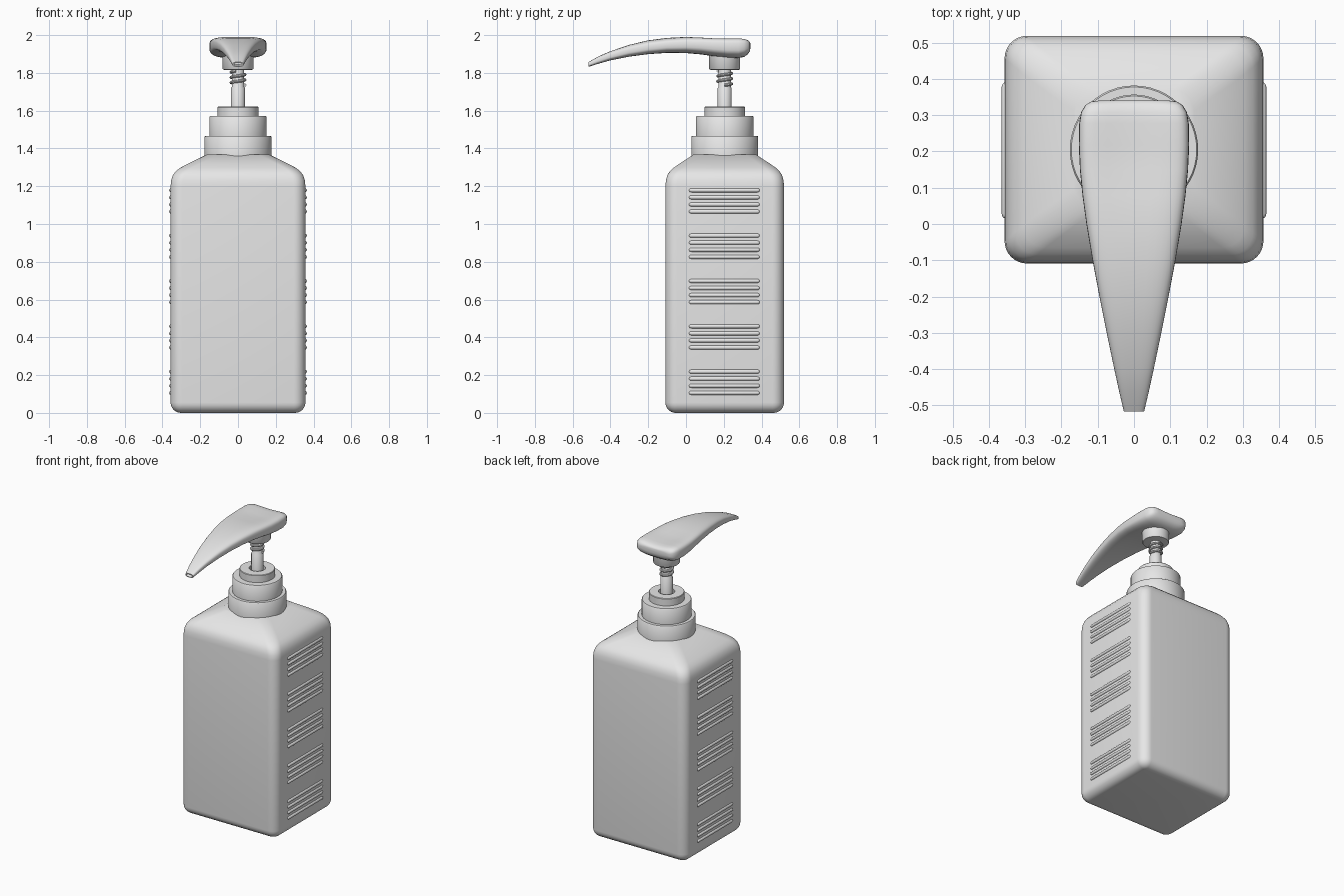
import bpy, math
from mathutils import Vector

if "Cube" in bpy.data.objects:
    bpy.data.objects.remove(bpy.data.objects["Cube"])

CY = 0.207  # y of the bottle axis

mat = bpy.data.materials.new("light_grey")
mat.diffuse_color = (0.8, 0.8, 0.8, 1)
mat.use_nodes = True
mat.node_tree.nodes["Principled BSDF"].inputs["Base Color"].default_value = mat.diffuse_color


def loft(name, rings, cap=True, angle=40):
    """Skin a list of closed rings that have equal point counts."""
    n = len(rings[0])
    verts = [p for r in rings for p in r]
    faces = []
    for i in range(len(rings) - 1):
        for j in range(n):
            k = (j + 1) % n
            faces.append((i * n + j, i * n + k, (i + 1) * n + k, (i + 1) * n + j))
    if cap:
        faces.append(tuple(range(n))[::-1])
        faces.append(tuple(range((len(rings) - 1) * n, len(rings) * n)))
    me = bpy.data.meshes.new(name)
    me.from_pydata(verts, [], faces)
    me.materials.append(mat)
    ob = bpy.data.objects.new(name, me)
    bpy.context.collection.objects.link(ob)
    bpy.ops.object.select_all(action='DESELECT')
    ob.select_set(True)
    bpy.context.view_layer.objects.active = ob
    bpy.ops.object.mode_set(mode='EDIT')
    bpy.ops.mesh.select_all(action='SELECT')
    bpy.ops.mesh.normals_make_consistent(inside=False)
    bpy.ops.object.mode_set(mode='OBJECT')
    bpy.ops.object.shade_smooth_by_angle(angle=math.radians(angle))
    return ob


def lathe(name, profile, n=48):
    """Turn an (r, z) profile around the bottle axis."""
    return loft(name, [[(r * math.cos(2 * math.pi * i / n),
                         CY + r * math.sin(2 * math.pi * i / n), z)
                        for i in range(n)] for r, z in profile])


def rounded_rect(hx, hy, r, z, n=8):
    pts = []
    for q, (sx, sy) in enumerate([(1, 1), (-1, 1), (-1, -1), (1, -1)]):
        for i in range(n + 1):
            a = math.pi / 2 * (q + i / n)
            pts.append((sx * (hx - r) + r * math.cos(a),
                        CY + sy * (hy - r) + r * math.sin(a), z))
    return pts


# Bottle: rounded base, straight walls, rounded shoulder sloping to the neck
HX, HY, R, E = 0.357, 0.314, 0.062, 0.055
rings = []
for i in range(7):
    a = math.pi / 2 * i / 6
    d = E * (1 - math.sin(a))
    rings.append(rounded_rect(HX - d, HY - d, R - d, E * (1 - math.cos(a))))
for hx, hy, r, z in [(HX, HY, R, 1.2), (0.354, 0.311, R, 1.232), (0.344, 0.303, R, 1.26),
                     (0.328, 0.289, R, 1.281), (0.305, 0.270, R, 1.298),
                     (0.27, 0.243, R, 1.317), (0.165, 0.165, 0.06, 1.368)]:
    rings.append(rounded_rect(hx, hy, r, z))
loft("bottle", rings, angle=50)

# Grip ribs: five groups of four on each side
for side, sx in (("right", 1), ("left", -1)):
    for g in range(5):
        for k in range(4):
            z = 0.106 + g * 0.24 + k * 0.0375
            ribs = []
            for y, s in [(0.018, 0.4), (0.022, 0.8), (0.03, 1), (0.38, 1), (0.388, 0.8), (0.392, 0.4)]:
                ribs.append([(sx * 0.354 + 0.011 * s * math.cos(math.pi * i / 5), y,
                              z + 0.011 * s * math.sin(math.pi * i / 5)) for i in range(10)])
            loft(f"rib_{side}_{g}_{k}", ribs, angle=60)

# Stepped collar with a hole for the stem
lathe("collar", [(0.177, 1.355), (0.177, 1.462), (0.173, 1.467), (0.152, 1.467),
                 (0.152, 1.567), (0.148, 1.572), (0.108, 1.572), (0.108, 1.618),
                 (0.105, 1.621), (0.05, 1.621), (0.05, 1.58)])

# Pump stem, its thread and the socket under the head
lathe("stem", [(0.037, 1.57), (0.037, 1.72), (0.033, 1.725), (0.033, 1.84)], 32)
thread = []
for i in range(73):
    t = i / 72
    a = t * 2.7 * 2 * math.pi
    u = Vector((math.cos(a), math.sin(a), 0))
    c = Vector((0, CY, 1.735 + 0.075 * t)) + u * 0.036
    thread.append([c + u * 0.009 * math.cos(b) + Vector((0, 0, 0.008 * math.sin(b)))
                   for b in [2 * math.pi * k / 8 for k in range(8)]])
loft("stem_thread", thread)
lathe("socket", [(0.06, 1.815), (0.078, 1.817), (0.082, 1.822), (0.082, 1.91)])

# Pump head: y, half width, bottom z, top edge z, dip of the top centre
stations = [(-0.515, 0.028, 1.832, 1.857, 0.0), (-0.46, 0.041, 1.849, 1.888, 0.0),
            (-0.4, 0.054, 1.866, 1.914, 0.0), (-0.3, 0.075, 1.886, 1.948, 0.0),
            (-0.2, 0.095, 1.899, 1.972, 0.0), (-0.1, 0.114, 1.906, 1.987, 0.002),
            (0.0, 0.131, 1.905, 1.996, 0.006), (0.08, 0.142, 1.898, 1.998, 0.013),
            (0.15, 0.149, 1.888, 1.998, 0.02), (0.22, 0.152, 1.88, 1.999, 0.024),
            (0.28, 0.151, 1.878, 2.0, 0.024), (0.31, 0.146, 1.885, 1.996, 0.022),
            (0.33, 0.134, 1.899, 1.985, 0.016), (0.34, 0.118, 1.914, 1.97, 0.008),
            (0.343, 0.09, 1.93, 1.955, 0.0)]


def head_ring(y, w, zb, zt, dip, n=40, e=0.62):
    pts = []
    for i in range(n):
        a = 2 * math.pi * i / n
        c, s = math.cos(a), math.sin(a)
        x = math.copysign(abs(c) ** e, c)
        v = math.copysign(abs(s) ** e, s)
        z = (zb + zt) / 2 + (zt - zb) / 2 * v
        if v > 0:
            z -= dip * v * (1 - x * x)
        pts.append((w * x, y, z))
    return pts


# The first two rings form the recessed spout opening
mouth = [(-0.49, 0.021, 1.845, 1.866, 0), (-0.515, 0.021, 1.836, 1.853, 0)]
loft("pump_head", [head_ring(*s) for s in mouth + stations], angle=55)

# Centre the model in depth
for ob in bpy.context.collection.objects:
    ob.location.y -= 0.002
